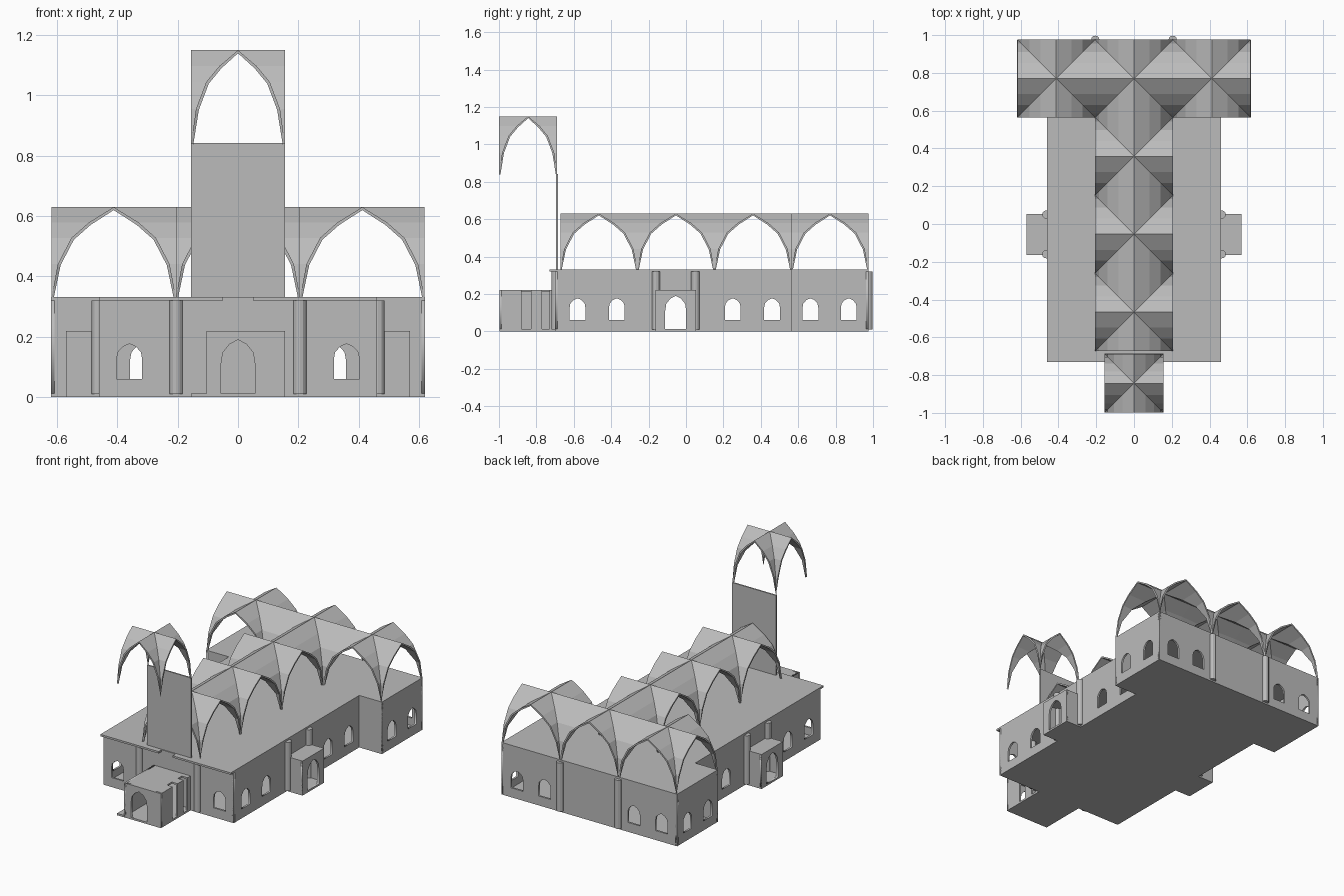
import bpy, bmesh, math
from mathutils import Matrix, Vector

if "Cube" in bpy.data.objects:
    bpy.data.objects.remove(bpy.data.objects["Cube"])

mat = bpy.data.materials.new("stone_grey")
mat.diffuse_color = (0.5, 0.5, 0.5, 1)
mat.use_nodes = True
mat.node_tree.nodes["Principled BSDF"].inputs["Base Color"].default_value = mat.diffuse_color


def add(name, mesh):
    ob = bpy.data.objects.new(name, mesh)
    bpy.context.collection.objects.link(ob)
    mesh.materials.clear()
    mesh.materials.append(mat)
    return ob


def from_bmesh(name, bm):
    me = bpy.data.meshes.new(name)
    bm.to_mesh(me)
    bm.free()
    return add(name, me)


def box(name, x0, x1, y0, y1, z0, z1):
    bm = bmesh.new()
    bmesh.ops.create_cube(bm, size=1)
    for v in bm.verts:
        v.co = Vector(((x0 + x1) / 2 + v.co.x * (x1 - x0),
                       (y0 + y1) / 2 + v.co.y * (y1 - y0),
                       (z0 + z1) / 2 + v.co.z * (z1 - z0)))
    return from_bmesh(name, bm)


def prism(name, outline, z0, z1):
    bm = bmesh.new()
    f = bm.faces.new([bm.verts.new((x, y, z0)) for x, y in outline])
    top = bmesh.ops.extrude_face_region(bm, geom=[f])["geom"]
    for v in top:
        if isinstance(v, bmesh.types.BMVert):
            v.co.z = z1
    bmesh.ops.recalc_face_normals(bm, faces=bm.faces)
    return from_bmesh(name, bm)


def arch(u, w, z0, z1):
    # pointed opening outline
    half = [(1, 0), (1, .55), (.9, .76), (.5, .92)]
    pts = half + [(0, 1)] + [(-a, b) for a, b in reversed(half)]
    return [(u + a * w / 2, z0 + b * (z1 - z0)) for a, b in pts]


def window(u):
    return arch(u, .085, .06, .177)


def door(u):
    return arch(u, .112, .012, .19)


def wall(name, p, q, z0, z1, holes=(), t=.012):
    # flat wall from p to q (outside on the right hand), openings cut through
    p, q = Vector((*p, 0)), Vector((*q, 0))
    d = (q - p).normalized()
    length = (q - p).length
    cu = bpy.data.curves.new(name, 'CURVE')
    cu.dimensions = '2D'
    cu.fill_mode = 'BOTH'
    cu.extrude = t / 2
    for loop in [[(0, z0), (length, z0), (length, z1), (0, z1)], *holes]:
        s = cu.splines.new('POLY')
        s.points.add(len(loop) - 1)
        for pt, (a, b) in zip(s.points, loop):
            pt.co = (a, b, 0, 1)
        s.use_cyclic_u = True
    tmp = bpy.data.objects.new(name, cu)
    bpy.context.collection.objects.link(tmp)
    dg = bpy.context.evaluated_depsgraph_get()
    me = bpy.data.meshes.new_from_object(tmp.evaluated_get(dg))
    bpy.data.objects.remove(tmp)
    up = Vector((0, 0, 1))
    n = d.cross(up)
    o = p - n * t / 2
    me.transform(Matrix(((d.x, 0, n.x, o.x), (d.y, 0, n.y, o.y),
                         (0, 1, 0, 0), (0, 0, 0, 1))))
    return add(name, me)


def vault(name, cx, cy, h, z0, rise):
    # four-web groin vault on pointed arches
    half = [(.4, .83), (.68, .66), (.9, .37), (1, 0)]
    prof = [(-a, b) for a, b in reversed(half)] + [(0, 1)] + half
    bm = bmesh.new()
    for k in range(4):
        rot = Matrix.Rotation(k * math.pi / 2, 3, 'Z')
        for (a, za), (b, zb) in zip(prof, prof[1:]):
            quad = [(a, 1, za), (a, abs(a), za), (b, abs(b), zb), (b, 1, zb)]
            vs = []
            for x, y, z in quad:
                c = rot @ Vector((x * h, y * h, 0))
                vs.append(bm.verts.new((cx + c.x, cy + c.y, z0 + z * rise)))
            bm.faces.new(vs)
    bmesh.ops.remove_doubles(bm, verts=bm.verts, dist=1e-4)
    ob = from_bmesh(name, bm)
    m = ob.modifiers.new("thickness", 'SOLIDIFY')
    m.thickness = .01
    m.offset = -1
    return ob


def column(name, x, y):
    bm = bmesh.new()
    bmesh.ops.create_cone(bm, cap_ends=True, segments=12, radius1=.022,
                          radius2=.022, depth=.31,
                          matrix=Matrix.Translation((x, y, .165)))
    return from_bmesh(name, bm)


# floor and roof slabs
half = [(.46, -.7), (.46, .565), (.62, .565), (.62, .975)]
plan = half + [(-x, y) for x, y in reversed(half)]
prism("floor", plan, 0, .012)
prism("flat_roof", plan, .32, .332)

# outer walls
Z0, Z1 = .006, .326
wall("front_wall", (-.46, -.7), (.46, -.7), Z0, Z1, [window(.1), window(.82), door(.46)])
wall("back_wall", (.62, .975), (-.62, .975), Z0, Z1,
     [window(.62 + x) for x in (-.51, -.315, .315, .51)])
side = [-.58, -.37, .25, .46]
wall("right_aisle_wall", (.46, -.7), (.46, .565), Z0, Z1,
     [window(y + .7) for y in side] + [door(.645)])
wall("left_aisle_wall", (-.46, .565), (-.46, -.7), Z0, Z1,
     [window(.565 - y) for y in side] + [door(.62)])
wall("right_transept_wall", (.62, .565), (.62, .975), Z0, Z1, [window(.1), window(.305)])
wall("left_transept_wall", (-.62, .975), (-.62, .565), Z0, Z1, [window(.105), window(.31)])
wall("right_transept_return", (.46, .565), (.62, .565), Z0, Z1)
wall("left_transept_return", (-.62, .565), (-.46, .565), Z0, Z1)

# columns, roof lips and side porches, on both sides
for s, tag in ((1, "right"), (-1, "left")):
    column(tag + "_front_column", s * .205, -.698)
    column(tag + "_back_column", s * .205, .975)
    for y in (-.16, .05):
        column(tag + "_side_column", s * .464, y)
    xa, xb = sorted((s * .05, s * .46))
    box(tag + "_roof_lip", xa, xb, -.73, -.69, .32, .332)
    xa, xb = sorted((s * .455, s * .57))
    box(tag + "_porch_floor", xa, xb, -.163, .053, 0, .012)
    box(tag + "_porch_roof", xa, xb, -.163, .053, .21, .22)
    for y in (-.163, .043):
        box(tag + "_porch_side", xa, xb, y, y + .01, .006, .216)
    ends = [(s * .57, -.163 * s - (.055 if s < 0 else 0) * 2), (s * .57, 0)]
    ya, yb = (-.163, .053) if s > 0 else (.053, -.163)
    wall(tag + "_porch_front", (s * .57, ya), (s * .57, yb), .006, .216, [door(.108)])

# front porch with slotted right side
box("front_porch_floor", -.155, .155, -.998, -.7, 0, .012)
wall("front_porch_front", (-.105, -.998), (.155, -.998), .006, .22, [door(.105)])
wall("front_porch_left", (-.105, -.7), (-.105, -.998), .006, .22)
for y0, y1 in ((-.998, -.88), (-.83, -.77), (-.73, -.7)):
    box("front_porch_right_pier", .143, .155, y0, y1, .006, .22)
    box("front_porch_roof_edge", .115, .155, y0, y1, .21, .22)
box("front_porch_roof", -.105, .115, -.998, -.7, .21, .22)

# tower panel and its vault
box("tower_panel", -.155, .155, -.694, -.685, .22, .842)
vault("tower_vault", 0, -.844, .155, .84, .31)

# nave and transept vaults
H = .206
for i in range(4):
    vault("nave_vault", 0, .77 - 2 * H * i, H, .33, .3)
for s in (-1, 1):
    vault("transept_vault", s * 2 * H, .77, H, .33, .3)
